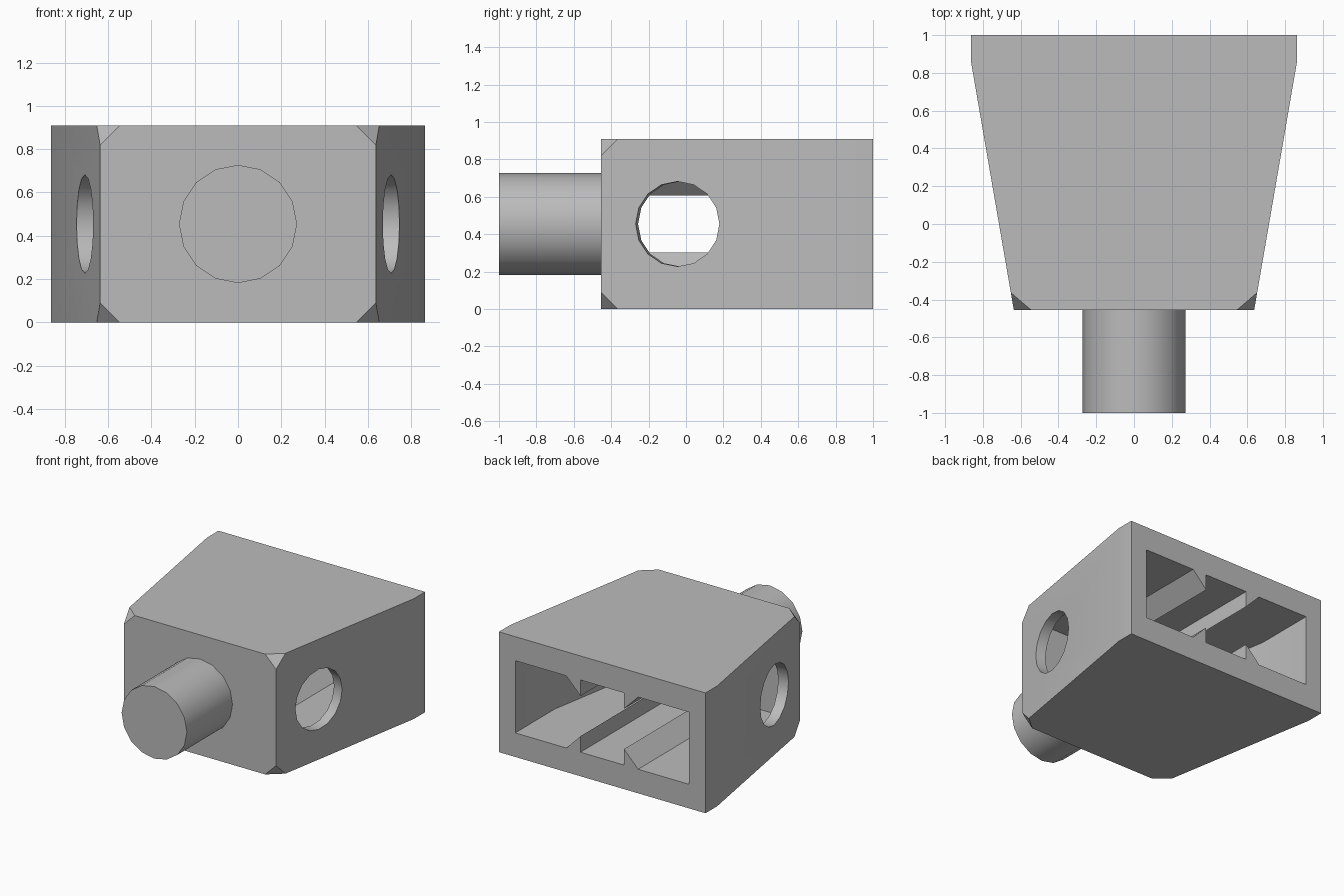
import bpy
import bmesh
import math
from mathutils import Vector, Matrix

U = 1 / 11                       # design module
MID = 5 * U                      # half of the body height
FRONT = -5 * U                   # front face of the body
SLOPE = math.atan2(2.5, 14.5)    # taper of the side walls

if "Cube" in bpy.data.objects:
    bpy.data.objects.remove(bpy.data.objects["Cube"], do_unlink=True)

grey = bpy.data.materials.new("plain grey")
grey.use_nodes = True
grey.diffuse_color = (0.5, 0.5, 0.5, 1)
grey.node_tree.nodes["Principled BSDF"].inputs["Base Color"].default_value = grey.diffuse_color


def add_object(name, bm):
    bmesh.ops.recalc_face_normals(bm, faces=bm.faces)
    mesh = bpy.data.meshes.new(name)
    bm.to_mesh(mesh)
    bm.free()
    mesh.materials.append(grey)
    obj = bpy.data.objects.new(name, mesh)
    bpy.context.collection.objects.link(obj)
    return obj


def prism(points, offset):
    """Extrude a flat polygon along an offset."""
    bm = bmesh.new()
    face = bm.faces.new([bm.verts.new(p) for p in points])
    top = bmesh.ops.extrude_face_region(bm, geom=[face])["geom"]
    bmesh.ops.translate(bm, vec=offset,
                        verts=[v for v in top if isinstance(v, bmesh.types.BMVert)])
    bmesh.ops.recalc_face_normals(bm, faces=bm.faces)
    return bm


def outline(half, z):
    """Mirror a half plan into a closed one."""
    return [(x, y, z) for x, y in half] + [(-x, y, z) for x, y in reversed(half)]


def cylinder(name, radius, depth, matrix):
    bm = bmesh.new()
    bmesh.ops.create_cone(bm, cap_ends=True, segments=16, radius1=radius,
                          radius2=radius, depth=depth, matrix=matrix)
    return add_object(name, bm)


# Tapered body with its front corners cut off
front_x, back_x, kink_y = 7 * U, 9.5 * U, 9.5 * U
bm = prism(outline([(front_x, FRONT), (back_x, kink_y), (back_x, 1)], 0), (0, 0, 10 * U))
for sx in (-1, 1):
    for sz in (-1, 1):
        a = Vector((sx * (front_x - U), FRONT, MID + sz * MID))
        b = Vector((sx * front_x, FRONT, MID + sz * (MID - U)))
        c = Vector((sx * (front_x + U * math.tan(SLOPE)), FRONT + U, MID + sz * MID))
        normal = (b - a).cross(c - a).normalized()
        if normal.x * sx < 0:
            normal.negate()
        cut = bmesh.ops.bisect_plane(bm, geom=bm.verts[:] + bm.edges[:] + bm.faces[:],
                                     plane_co=a, plane_no=normal, clear_outer=True)
        edges = [e for e in cut["geom_cut"] if isinstance(e, bmesh.types.BMEdge)]
        bmesh.ops.contextual_create(bm, geom=edges)
body = add_object("body", bm)

# Cutters: the cavity open at the back, and a round hole square to each side wall
cavity_front, cavity_kink, cavity_x = -3 * U, 0.53, 8 * U
narrow_x = cavity_x - (cavity_kink - cavity_front) * math.tan(SLOPE)
cavity = prism(outline([(narrow_x, cavity_front), (cavity_x, cavity_kink),
                        (cavity_x, 1.1)], 2 * U), (0, 0, 6 * U))
cutters = [add_object("cavity_cutter", cavity)]
hole_y = -0.5 * U
hole_x = front_x + (hole_y - FRONT) * math.tan(SLOPE)
for side, sx in (("left", 1), ("right", -1)):
    turn = (Matrix.Translation((sx * hole_x, hole_y, MID))
            @ Matrix.Rotation(-sx * SLOPE, 4, "Z") @ Matrix.Rotation(math.pi / 2, 4, "Y"))
    cutters.append(cylinder(side + "_hole_cutter", 2.5 * U, 0.3, turn))

for cutter in cutters:
    cutter.hide_render = True
    mod = body.modifiers.new(cutter.name, "BOOLEAN")
    mod.operation = "DIFFERENCE"
    mod.solver = "EXACT"
    mod.object = cutter
bpy.context.view_layer.update()
cut_mesh = bpy.data.meshes.new_from_object(
    body.evaluated_get(bpy.context.evaluated_depsgraph_get()))
body.modifiers.clear()
body.data = cut_mesh
for cutter in cutters:
    bpy.data.objects.remove(cutter, do_unlink=True)

# Wedge ribs along the floor and ceiling of the cavity
for side, sx in (("left", 1), ("right", -1)):
    for level, sz in (("upper", 1), ("lower", -1)):
        wall = MID + sz * 3 * U
        tip = wall - sz * 1.33 * U
        add_object(f"{level}_{side}_rib",
                   prism([(sx * 2 * U, 1, wall), (sx * 3.3 * U, 1, wall),
                          (sx * 2 * U, 1, tip)], (0, cavity_front - 1, 0)))

# Round peg on the front
peg = cylinder("front_peg", 3 * U, 6 * U,
               Matrix.Translation((0, FRONT - 3 * U, MID))
               @ Matrix.Rotation(math.pi / 2, 4, "X"))

# Smooth round surfaces, sharp edges
for obj in bpy.context.selected_objects:
    obj.select_set(False)
for obj in (body, peg):
    obj.select_set(True)
bpy.context.view_layer.objects.active = body
bpy.ops.object.shade_smooth_by_angle(angle=math.radians(30))
